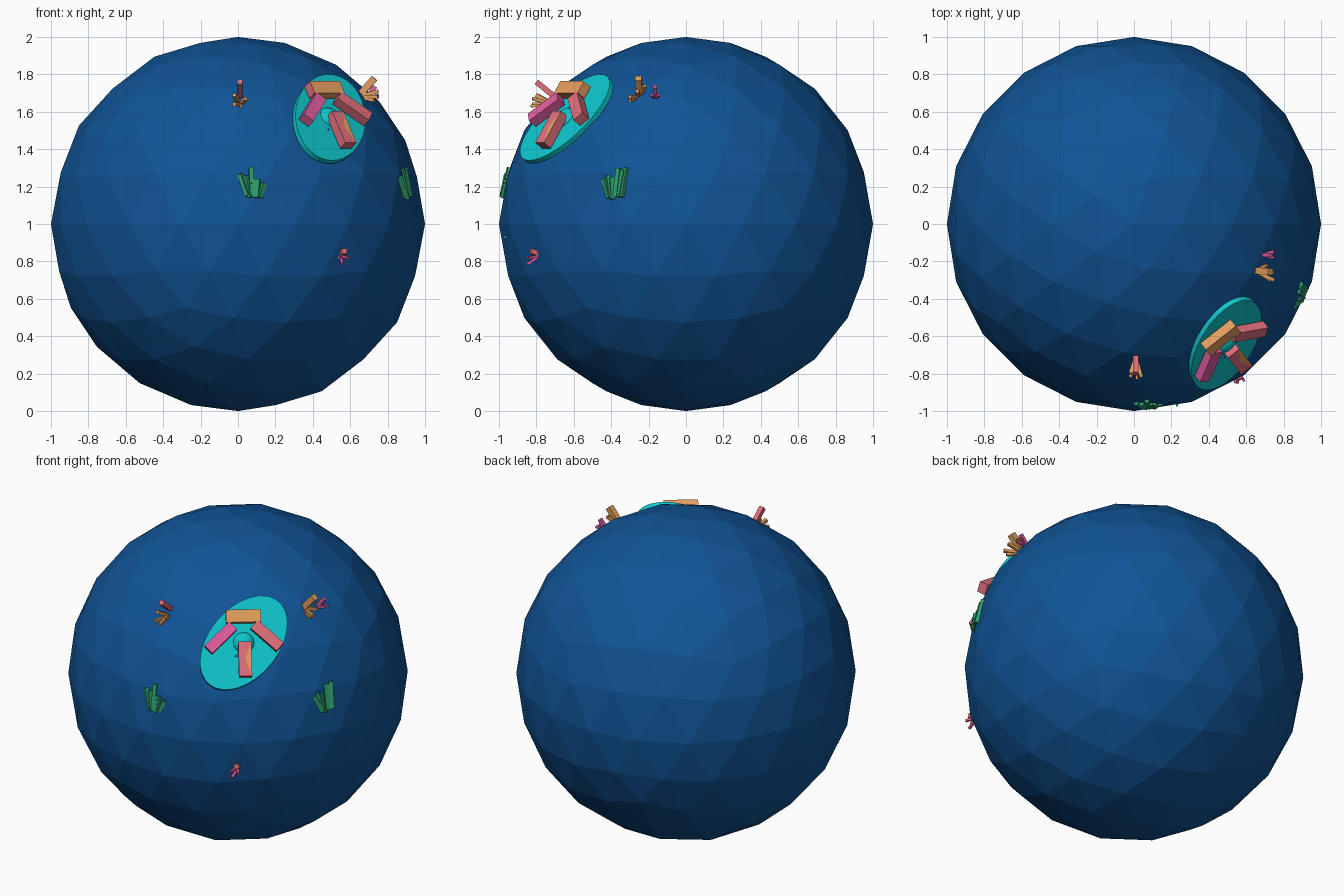
import bpy, bmesh, math
from mathutils import Vector, Matrix

if "Cube" in bpy.data.objects:
    bpy.data.objects.remove(bpy.data.objects["Cube"])

CENTRE = Vector((0, 0, 1))


def material(name, rgb):
    def lin(c):
        c /= 255
        return c / 12.92 if c <= 0.04045 else ((c + 0.055) / 1.055) ** 2.4
    m = bpy.data.materials.new(name)
    m.diffuse_color = (*[lin(c) for c in rgb], 1)
    m.use_nodes = True
    m.node_tree.nodes["Principled BSDF"].inputs["Base Color"].default_value = m.diffuse_color
    return m


BLUE = material("deep blue", (16, 84, 150))
CYAN = material("turquoise", (14, 198, 204))
ORANGE = material("orange", (228, 158, 94))
PINK = material("pink", (226, 94, 158))
SALMON = material("salmon", (222, 110, 122))
GREEN = material("sea green", (46, 158, 108))


def finish(name, bm, *mats):
    me = bpy.data.meshes.new(name)
    bm.to_mesh(me)
    bm.free()
    for m in mats:
        me.materials.append(m)
    ob = bpy.data.objects.new(name, me)
    bpy.context.collection.objects.link(ob)
    return ob


def sticks(name, mat, items):
    """One object made of square sticks: (start, end, width)."""
    bm = bmesh.new()
    for p, q, w in items:
        p, q = Vector(p), Vector(q)
        d = q - p
        rot = d.to_track_quat('Z', 'Y').to_matrix().to_4x4()
        size = Matrix.Diagonal((w, w, d.length, 1))
        bmesh.ops.create_cube(bm, size=1, matrix=Matrix.Translation((p + q) / 2) @ rot @ size)
    return finish(name, bm, mat)


# Globe
bm = bmesh.new()
bmesh.ops.create_icosphere(bm, subdivisions=3, radius=1, matrix=Matrix.Translation(CENTRE))
finish("globe", bm, BLUE)

# Tangent frame of the plate: right, up, outward
n = Vector((0.51, -0.65, 0.56)).normalized()
r = Vector((0, 0, 1)).cross(n).normalized()
t = n.cross(r)
origin = Vector((0.487, -0.638, 1.562))


def frame(x_axis, y_axis, z_axis, loc):
    m = Matrix((x_axis, y_axis, z_axis)).transposed().to_4x4()
    m.translation = loc
    return m


# Oval plate, stretched along a slanted axis
u = Vector((0.25, 0.738, 0.626))
u = (u - n * u.dot(n)).normalized()
bm = bmesh.new()
bmesh.ops.create_cone(bm, cap_ends=True, segments=48, radius1=1, radius2=1, depth=1,
                      matrix=frame(u, n.cross(u), n, origin) @ Matrix.Diagonal((0.322, 0.205, 0.03, 1)))
finish("oval_plate", bm, CYAN)

# Dome in the middle of the plate
bm = bmesh.new()
bmesh.ops.create_uvsphere(bm, u_segments=20, v_segments=10, radius=1,
                          matrix=frame(r, t, n, origin) @ Matrix.Diagonal((0.065, 0.065, 0.05, 1)))
dome = finish("plate_dome", bm, CYAN)
for p in dome.data.polygons:
    p.use_smooth = True


# Blocks around the dome: position on plate, angle, length, width
def block(name, x, y, angle, length, width, *mats):
    a = math.radians(angle)
    bm = bmesh.new()
    bmesh.ops.create_cube(bm, size=1)
    bm.normal_update()
    top = max(bm.faces, key=lambda f: f.normal.z)
    if name == "bottom_block":      # one painted wedge on the outer face
        fan = bmesh.ops.poke(bm, faces=[top])["faces"]
        min(fan, key=lambda f: f.calc_center_median().y).material_index = 1
    if name == "top_block":         # one end in the second colour
        min(bm.faces, key=lambda f: f.normal.x).material_index = 1
    loc = origin + r * x + t * y + n * 0.055
    xa = r * math.cos(a) + t * math.sin(a)
    bm.transform(frame(xa, n.cross(xa), n, loc) @ Matrix.Diagonal((length, width, 0.055, 1)))
    finish(name, bm, *mats)


block("top_block", 0, 0.15, 0, 0.205, 0.075, ORANGE, SALMON)
block("left_block", -0.137, 0.024, 43, 0.205, 0.065, PINK)
block("right_block", 0.137, 0.03, -43, 0.205, 0.065, SALMON)
block("bottom_block", 0.003, -0.107, 90, 0.205, 0.077, SALMON, ORANGE)

# Coral clusters
sticks("left_coral_stem", SALMON, [((0.01, -0.69, 1.67), (0.01, -0.80, 1.76), 0.03)])
base = (0.01, -0.71, 1.64)
sticks("left_coral_branches", ORANGE, [
    (base, (-0.02, -0.80, 1.69), 0.02), (base, (0.04, -0.82, 1.67), 0.018),
    (base, (-0.02, -0.82, 1.64), 0.018), (base, (0.015, -0.83, 1.63), 0.015)])

base = (0.64, -0.25, 1.68)
sticks("right_coral", ORANGE, [
    ((0.65, -0.25, 1.69), (0.73, -0.255, 1.78), 0.036), (base, (0.75, -0.30, 1.68), 0.018),
    (base, (0.75, -0.26, 1.71), 0.018), (base, (0.71, -0.22, 1.74), 0.018),
    (base, (0.73, -0.30, 1.66), 0.016)])

base = (0.68, -0.165, 1.67)
sticks("small_right_coral", PINK, [
    (base, (0.735, -0.165, 1.735), 0.022), (base, (0.75, -0.18, 1.69), 0.014),
    (base, (0.75, -0.145, 1.69), 0.014)])

base = (0.55, -0.78, 0.83)
sticks("lower_coral", SALMON, [((0.55, -0.78, 0.84), (0.57, -0.83, 0.855), 0.028)])
sticks("lower_coral_branches", PINK, [
    (base, (0.54, -0.85, 0.82), 0.014), (base, (0.59, -0.84, 0.82), 0.014),
    (base, (0.555, -0.85, 0.785), 0.014)])


# Seaweed fans: blades lie on the globe surface, given as (side, height) pairs
def seaweed(name, place, blades):
    def on_globe(s, z):
        return CENTRE + (place(s) + Vector((0, 0, z - 1))).normalized() * 0.993
    sticks(name, GREEN, [(on_globe(a, za), on_globe(b, zb), 0.024) for a, za, b, zb in blades])


seaweed("front_seaweed", lambda s: Vector((s, -0.97, 0)), [
    (0.05, 1.15, 0.01, 1.27), (0.065, 1.14, 0.04, 1.26), (0.075, 1.15, 0.07, 1.31),
    (0.085, 1.14, 0.085, 1.24), (0.10, 1.14, 0.11, 1.24), (0.115, 1.14, 0.14, 1.22)])
seaweed("right_seaweed", lambda s: Vector((0.89, s, 0)), [
    (-0.41, 1.14, -0.455, 1.25), (-0.40, 1.14, -0.43, 1.265), (-0.385, 1.13, -0.405, 1.25),
    (-0.37, 1.14, -0.365, 1.30), (-0.35, 1.14, -0.335, 1.29), (-0.335, 1.14, -0.32, 1.30)])

# Tiny bubble
sticks("tiny_bubble", CYAN, [((0.23, -0.955, 0.93), (0.23, -0.975, 0.93), 0.01)])
